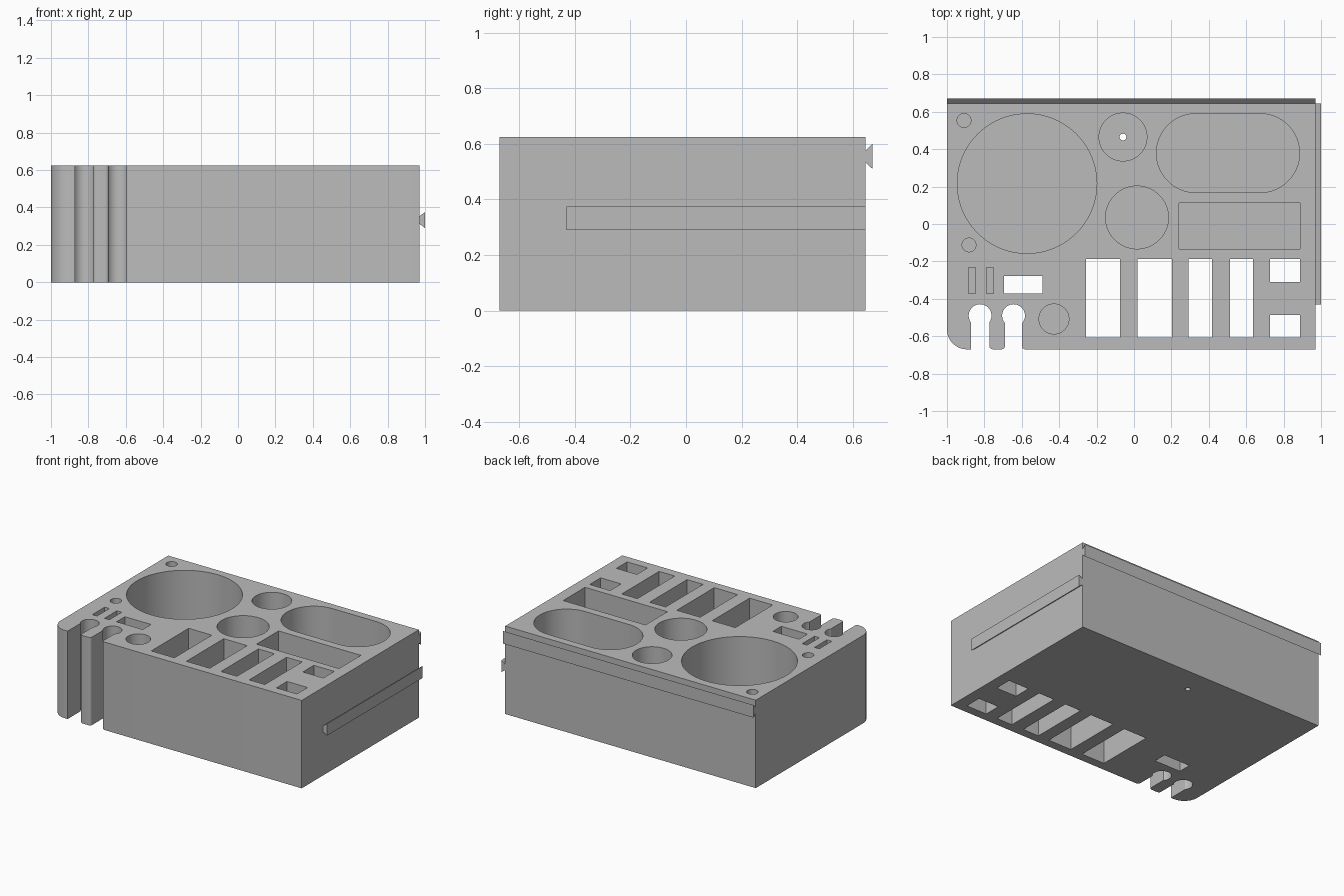
import bpy, bmesh, math
from mathutils import Vector

if "Cube" in bpy.data.objects:
    bpy.data.objects.remove(bpy.data.objects["Cube"])

H = 0.625       # block height
FLOOR = 0.04    # thickness left under the blind pockets
X0, X1, Y0, Y1 = -1.0, 0.97, -0.67, 0.645

grey = bpy.data.materials.new("grey_plastic")
grey.diffuse_color = (0.5, 0.5, 0.5, 1)
grey.use_nodes = True
grey.node_tree.nodes["Principled BSDF"].inputs["Base Color"].default_value = grey.diffuse_color


def extrude(name, points, offset):
    """Close a planar 3D outline and extrude it along offset."""
    bm = bmesh.new()
    face = bm.faces.new([bm.verts.new(p) for p in points])
    ext = bmesh.ops.extrude_face_region(bm, geom=[face])
    moved = [v for v in ext["geom"] if isinstance(v, bmesh.types.BMVert)]
    bmesh.ops.translate(bm, verts=moved, vec=Vector(offset))
    bmesh.ops.recalc_face_normals(bm, faces=bm.faces)
    mesh = bpy.data.meshes.new(name)
    bm.to_mesh(mesh)
    bm.free()
    mesh.materials.append(grey)
    obj = bpy.data.objects.new(name, mesh)
    bpy.context.collection.objects.link(obj)
    return obj


def arc(cx, cy, r, a0, a1, n):
    """Points on an arc, angles in degrees."""
    return [(cx + r * math.cos(math.radians(a0 + (a1 - a0) * i / n)),
             cy + r * math.sin(math.radians(a0 + (a1 - a0) * i / n)))
            for i in range(n + 1)]


def circle(cx, cy, r, n=64):
    return arc(cx, cy, r, 0, 360, n)[:-1]


def rect(x0, x1, y0, y1):
    return [(x0, y0), (x1, y0), (x1, y1), (x0, y1)]


def keyhole(x0, x1, cx, cy=-0.49, r=0.061):
    """Round end of an open slot, from its left wall over to its right wall."""
    left = 180 + math.degrees(math.acos((cx - x0) / r))
    right = -math.degrees(math.acos((x1 - cx) / r))
    return arc(cx, cy, r, left, right, 32)


# Block outline with rounded corner, two open keyholes and rounded tongue tips
f = 0.018
outline = arc(X0 + 0.107, Y0 + 0.107, 0.107, 180, 270, 16)
outline += [(-0.871, Y0)]
outline += keyhole(-0.871, -0.773, -0.823)
outline += arc(-0.773 + f, Y0 + f, f, 180, 270, 6)
outline += arc(-0.69 - f, Y0 + f, f, 270, 360, 6)
outline += keyhole(-0.69, -0.6, -0.644)
outline += arc(-0.6 + f, Y0 + f, f, 180, 270, 6)
outline += [(X1, Y0), (X1, Y1), (X0, Y1)]
block = extrude("organizer_block", [(x, y, 0) for x, y in outline], (0, 0, H))

# Blind pockets: round cups, long oval tray, rectangular tray, narrow slots
blind = [
    circle(-0.572, 0.216, 0.373, 96),
    circle(-0.059, 0.465, 0.128),
    circle(0.016, 0.035, 0.168),
    circle(-0.428, -0.508, 0.08, 48),
    circle(-0.909, 0.553, 0.037, 32),
    circle(-0.882, -0.112, 0.037, 32),
    arc(0.674, 0.379, 0.211, -90, 90, 32) + arc(0.331, 0.379, 0.211, 90, 270, 32),
    rect(0.24, 0.888, -0.134, 0.112),
    rect(-0.885, -0.848, -0.372, -0.233),
    rect(-0.789, -0.751, -0.372, -0.233),
]
# Openings that pass through the whole block
through = [
    rect(-0.257, -0.075, -0.607, -0.187),
    rect(0.019, 0.203, -0.607, -0.187),
    rect(0.291, 0.417, -0.607, -0.187),
    rect(0.513, 0.636, -0.607, -0.187),
    rect(0.727, 0.888, -0.31, -0.187),
    rect(0.727, 0.888, -0.607, -0.487),
    rect(-0.695, -0.489, -0.372, -0.278),
    circle(-0.059, 0.465, 0.018, 24),
]

bpy.context.view_layer.objects.active = block
for shapes, bottom in ((blind, FLOOR), (through, -0.1)):
    for shape in shapes:
        cutter = extrude("pocket_cutter", [(x, y, bottom) for x, y in shape],
                         (0, 0, H + 0.1 - bottom))
        cutter.hide_render = True
        mod = block.modifiers.new("pocket", 'BOOLEAN')
        mod.operation = 'DIFFERENCE'
        mod.solver = 'EXACT'
        mod.object = cutter
        bpy.ops.object.modifier_apply(modifier=mod.name)
        bpy.data.objects.remove(cutter, do_unlink=True)

block.select_set(True)
bpy.ops.object.shade_smooth_by_angle(angle=math.radians(30))

# Dovetail rails for joining neighbouring blocks
extrude("back_rail", [(X0, Y1, 0.533), (X0, 0.67, 0.51),
                      (X0, 0.67, 0.6), (X0, Y1, 0.575)], (X1 - X0, 0, 0))
extrude("side_rail", [(X1, -0.43, 0.312), (1.0, -0.43, 0.29),
                      (1.0, -0.43, 0.375), (X1, -0.43, 0.353)], (0, Y1 + 0.43, 0))
